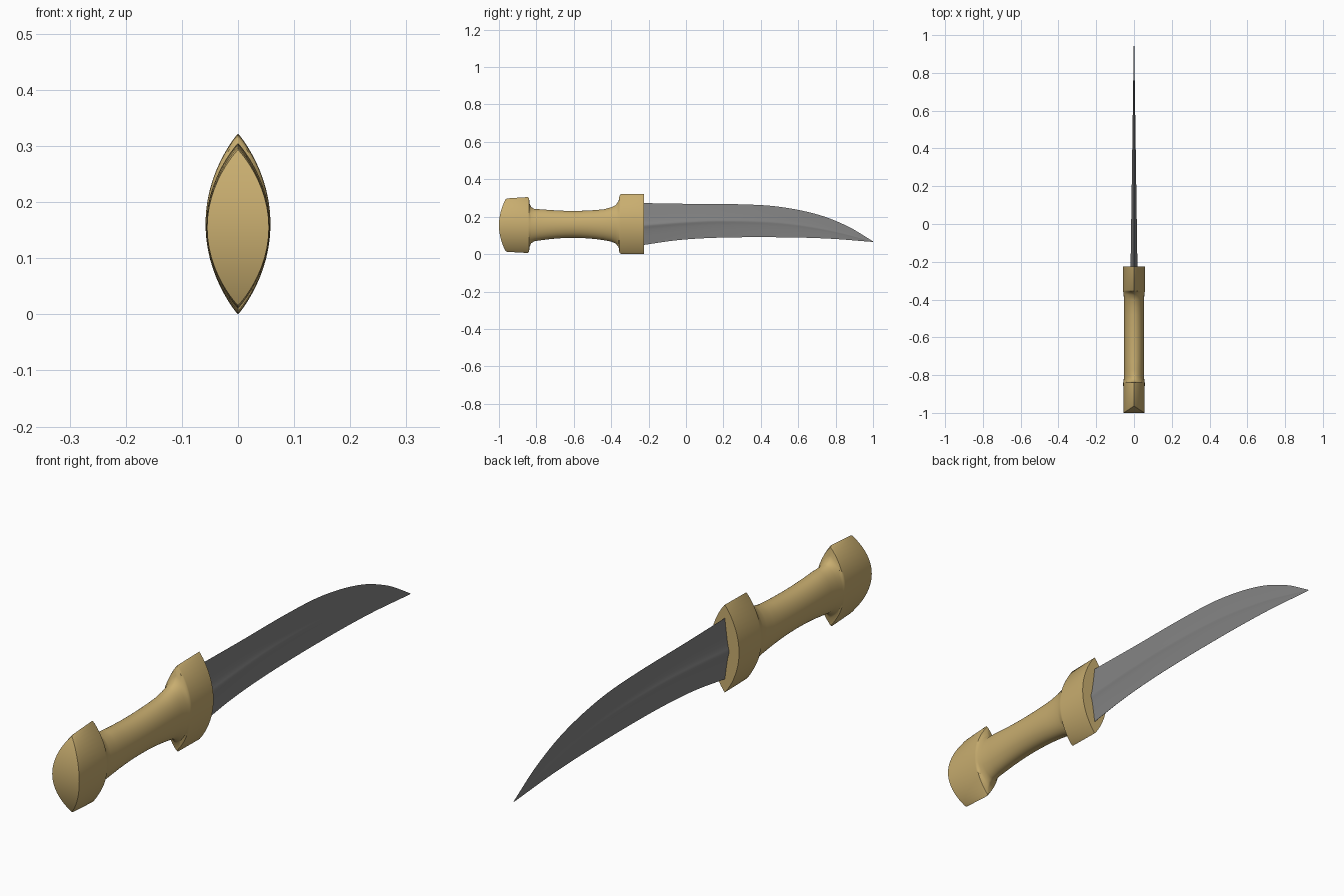
import bpy
import math

cube = bpy.data.objects.get("Cube")
if cube:
    bpy.data.objects.remove(cube, do_unlink=True)


def material(name, color, rough):
    m = bpy.data.materials.new(name)
    m.use_nodes = True
    m.diffuse_color = color
    bsdf = next(n for n in m.node_tree.nodes if n.type == 'BSDF_PRINCIPLED')
    bsdf.inputs["Base Color"].default_value = color
    bsdf.inputs["Roughness"].default_value = rough
    return m


def spline(keys, y):
    """Smooth value at y through (y, value) keys."""
    last = len(keys) - 1
    i = max(k for k in range(last) if keys[k][0] <= y + 1e-9)

    def slope(k):
        a, b = keys[max(k - 1, 0)], keys[min(k + 1, last)]
        return (b[1] - a[1]) / (b[0] - a[0])
    (y0, v0), (y1, v1) = keys[i], keys[i + 1]
    h = y1 - y0
    t = (y - y0) / h
    return (v0 * (1 + 2 * t) * (1 - t) ** 2 + slope(i) * h * t * (1 - t) ** 2
            + v1 * t * t * (3 - 2 * t) + slope(i + 1) * h * t * t * (t - 1))


def loft(name, rings, mat, angle):
    """Skin mirrored rings; both ends closed with strips across the width."""
    n = len(rings[0])
    verts = [v for ring in rings for v in ring]
    faces = []
    for r in range(len(rings) - 1):
        a, b = r * n, (r + 1) * n
        for i in range(n):
            j = (i + 1) % n
            faces.append((a + i, a + j, b + j, b + i))
    for base, flip in ((0, True), ((len(rings) - 1) * n, False)):
        for i in range(n // 2):
            f = [i, i + 1, n - i - 1, (n - i) % n]
            f = [base + k for k in dict.fromkeys(f)]
            faces.append(f[::-1] if flip else f)
    mesh = bpy.data.meshes.new(name)
    mesh.from_pydata(verts, [], faces)
    mesh.validate()
    ob = bpy.data.objects.new(name, mesh)
    bpy.context.collection.objects.link(ob)
    mesh.materials.append(mat)
    bpy.ops.object.select_all(action='DESELECT')
    ob.select_set(True)
    bpy.context.view_layer.objects.active = ob
    bpy.ops.object.mode_set(mode='EDIT')
    bpy.ops.mesh.select_all(action='SELECT')
    bpy.ops.mesh.normals_make_consistent(inside=False)
    bpy.ops.object.mode_set(mode='OBJECT')
    bpy.ops.object.shade_smooth_by_angle(angle=math.radians(angle))
    return ob


def hilt_ring(y, lo, hi, half, power, dome=0.0, n=48):
    """Section from ellipse (power 1) to pointed lens (power 2)."""
    ring = []
    for i in range(n):
        a = math.tau * i / n
        s, t = math.sin(a), math.cos(a)
        x = math.copysign(half * abs(s) ** power, s)
        ring.append((x, y - dome * (1 - t * t), (lo + hi) / 2 + t * (hi - lo) / 2))
    return ring


brass = material("warm brass", (0.58, 0.42, 0.16, 1), 0.5)
steel = material("grey steel", (0.23, 0.23, 0.23, 1), 0.4)

# Hilt: domed pommel, waisted grip and guard in one skin
# columns: y, bottom, top, half width, section power, end dome
pommel = [(-0.965, 0.016, 0.293, 0.055, 1.85, 0.035),
          (-0.955, 0.012, 0.298, 0.056, 1.85, 0.02),
          (-0.845, 0.006, 0.305, 0.057, 1.85),
          (-0.839, 0.012, 0.298, 0.057, 1.8),
          (-0.836, 0.04, 0.27, 0.056, 1.55),
          (-0.828, 0.058, 0.252, 0.055, 1.25),
          (-0.81, 0.069, 0.241, 0.053, 1.05)]
guard = [(-0.40, 0.067, 0.25, 0.053, 1.05),
         (-0.375, 0.056, 0.262, 0.055, 1.2),
         (-0.36, 0.037, 0.285, 0.057, 1.5),
         (-0.356, 0.008, 0.312, 0.058, 1.8),
         (-0.35, 0.002, 0.32, 0.058, 1.85),
         (-0.225, 0.0, 0.322, 0.058, 1.85)]
grip = []
for k in range(1, 10):
    u = k / 10
    bow = 4 * u * (1 - u)
    grip.append((-0.81 + 0.41 * u, 0.068 + 0.019 * bow, 0.244 - 0.013 * bow,
                 0.053 - 0.001 * bow, 1.0))
loft("hilt", [hilt_ring(*row) for row in pommel + grip + guard], brass, 40)

# Blade: curved, hollow faces either side of a raised central rib
spine = [(-0.24, 0.273), (0.0, 0.269), (0.3, 0.266), (0.5, 0.253),
         (0.71, 0.21), (0.87, 0.146), (1.0, 0.068)]
edge = [(-0.24, 0.047), (-0.04, 0.075), (0.18, 0.088), (0.5, 0.09),
        (0.76, 0.083), (1.0, 0.065)]
rib = [(-0.24, 0.152), (0.0, 0.17), (0.2, 0.177), (0.5, 0.166),
       (0.76, 0.127), (1.0, 0.0665)]
profile = [(1.0, 0.02), (0.75, 0.2), (0.5, 0.4), (0.25, 0.62), (0.1, 0.82), (0.03, 0.97)]

blade_rings = []
steps = 48
for k in range(steps + 1):
    y = -0.24 + 1.24 * k / steps
    top, low, mid = (spline(c, y) for c in (spine, edge, rib))
    half = 0.0185 * (1 - k / steps) + 0.0005
    side = [(half * w, y, mid + (top - mid) * u) for u, w in profile]
    side += [(half * w, y, mid + (low - mid) * u) for u, w in reversed(profile)]
    tip_top, tip_low = (0, y, top), (0, y, low)
    mirror = [(-x, yy, z) for x, yy, z in reversed(side)]
    blade_rings.append([tip_top] + side + [tip_low] + mirror)
loft("blade", blade_rings, steel, 50)
